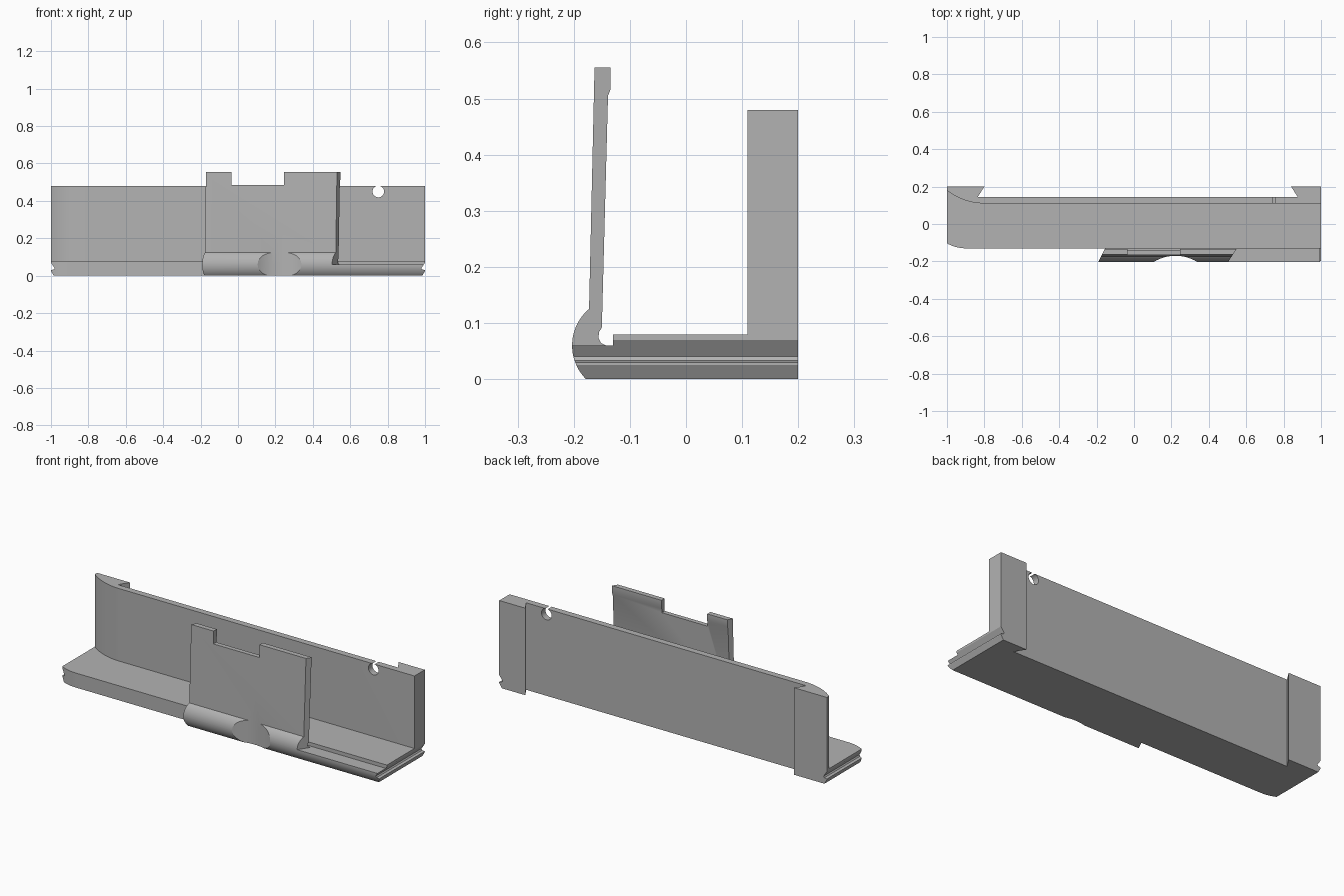
import bpy, bmesh, math

if "Cube" in bpy.data.objects:
    bpy.data.objects.remove(bpy.data.objects["Cube"], do_unlink=True)

grey = bpy.data.materials.new("plain grey")
grey.use_nodes = True
COLOR = (0.45, 0.45, 0.45, 1)
grey.diffuse_color = COLOR
grey.node_tree.nodes["Principled BSDF"].inputs["Base Color"].default_value = COLOR


def loft(name, start, end):
    """Solid between two matching outlines."""
    bm = bmesh.new()
    a = [bm.verts.new(p) for p in start]
    b = [bm.verts.new(p) for p in end]
    bm.faces.new(a)
    bm.faces.new(b[::-1])
    for i in range(len(a)):
        j = (i + 1) % len(a)
        bm.faces.new((a[j], a[i], b[i], b[j]))
    bmesh.ops.recalc_face_normals(bm, faces=bm.faces)
    mesh = bpy.data.meshes.new(name)
    bm.to_mesh(mesh)
    bm.free()
    obj = bpy.data.objects.new(name, mesh)
    mesh.materials.append(grey)
    bpy.context.collection.objects.link(obj)
    return obj


def plan(name, pts, z0, z1):
    return loft(name, [(x, y, z0) for x, y in pts], [(x, y, z1) for x, y in pts])


def along_x(name, pts, x0, x1, slant0=0.0, slant1=0.0):
    """Side profile run along x, with ends that can slant with depth."""
    return loft(name, [(x0 + slant0 * (y + 0.2), y, z) for y, z in pts],
                [(x1 + slant1 * (y + 0.2), y, z) for y, z in pts])


def along_y(name, pts, y0, y1):
    return loft(name, [(x, y0, z) for x, z in pts], [(x, y1, z) for x, z in pts])


def ring(cx, cy, r, n=64):
    return [(cx + r * math.cos(2 * math.pi * i / n), cy + r * math.sin(2 * math.pi * i / n))
            for i in range(n)]


def cut(obj, cutters):
    bpy.context.view_layer.objects.active = obj
    for c in cutters:
        mod = obj.modifiers.new("cut", "BOOLEAN")
        mod.operation, mod.solver, mod.object = "DIFFERENCE", "EXACT", c
        bpy.ops.object.modifier_apply(modifier=mod.name)


def bulge(z0, z1, n=14):
    """Rounded front shared by the ledge and the clip."""
    zs = [z0 + (z1 - z0) * i / n for i in range(n + 1)]
    return [(-0.118 - math.sqrt(0.085 ** 2 - (z - 0.06) ** 2), z) for z in zs]


# Plan curves: the wall's swept inner end and the floor's rounded front corner
R = 0.32
sweep = [(-0.8 - 0.2 * i / 12, 0.11 + R - math.sqrt(R * R - (0.2 * i / 12) ** 2))
         for i in range(13)]
r = 0.2
corner = [(-0.9 - 0.1 * i / 8, -0.13 + r - math.sqrt(r * r - (0.1 * i / 8) ** 2))
          for i in range(9)]

# Back wall with dovetail recess, and floor
wall = plan("back_wall", [(1, 0.11)] + sweep +
            [(-1, 0.2), (-0.8, 0.2), (-0.835, 0.145), (0.875, 0.145), (0.84, 0.2), (1, 0.2)],
            0, 0.48)
floor = plan("floor", [(1, 0.11)] + sweep + corner[::-1] + [(1, -0.13)], 0, 0.08)

# Front ledge and the leaning clip that rises from it
ledge = along_x("front_ledge", [(-0.13, 0)] + bulge(0, 0.06) + [(-0.13, 0.06)],
                -0.19, 1, 0.5, 0)
clip = along_x("clip_plate", bulge(0.06, 0.125) +
               [(-0.163, 0.555), (-0.135, 0.555), (-0.135, 0.515), (-0.139, 0.505),
                (-0.15, 0.092), (-0.155, 0.084), (-0.156, 0.074), (-0.152, 0.065),
                (-0.143, 0.06)],
               -0.19, 0.505, 0.5, 0.65)

# Cutters: end grooves, wall hole, clip notch, thumb scoop
grooves = []
for s in (-1, 1):
    for shape in ([(1, 0.07), (0.98, 0.04), (0.985, 0.033), (1, 0.03), (1.05, 0.03), (1.05, 0.07)],
                  [(1.05, 0.025), (1, 0.025), (0.985, 0), (0.973, -0.02), (1.05, -0.02)]):
        grooves.append(along_y("groove_cutter", [(s * x, z) for x, z in shape], -0.4, 0.4))
hole = along_y("hole_cutter", ring(0.75, 0.45, 0.031, 32), 0, 0.3)
notch = along_y("notch_cutter", [(-0.035, 0.485), (0.245, 0.485), (0.245, 0.7), (-0.035, 0.7)],
                -0.3, -0.05)
scoop = plan("scoop_cutter", ring(0.222, -0.394, 0.224, 96), -0.1, 0.3)

cut(wall, grooves + [hole])
cut(floor, grooves)
cut(ledge, grooves[2:] + [scoop])
cut(clip, [notch, scoop])

for c in grooves + [hole, notch, scoop]:
    bpy.data.objects.remove(c, do_unlink=True)

bpy.ops.object.select_all(action="DESELECT")
for part in (wall, floor, ledge, clip):
    part.select_set(True)
bpy.context.view_layer.objects.active = wall
bpy.ops.object.shade_smooth_by_angle(angle=math.radians(25))
